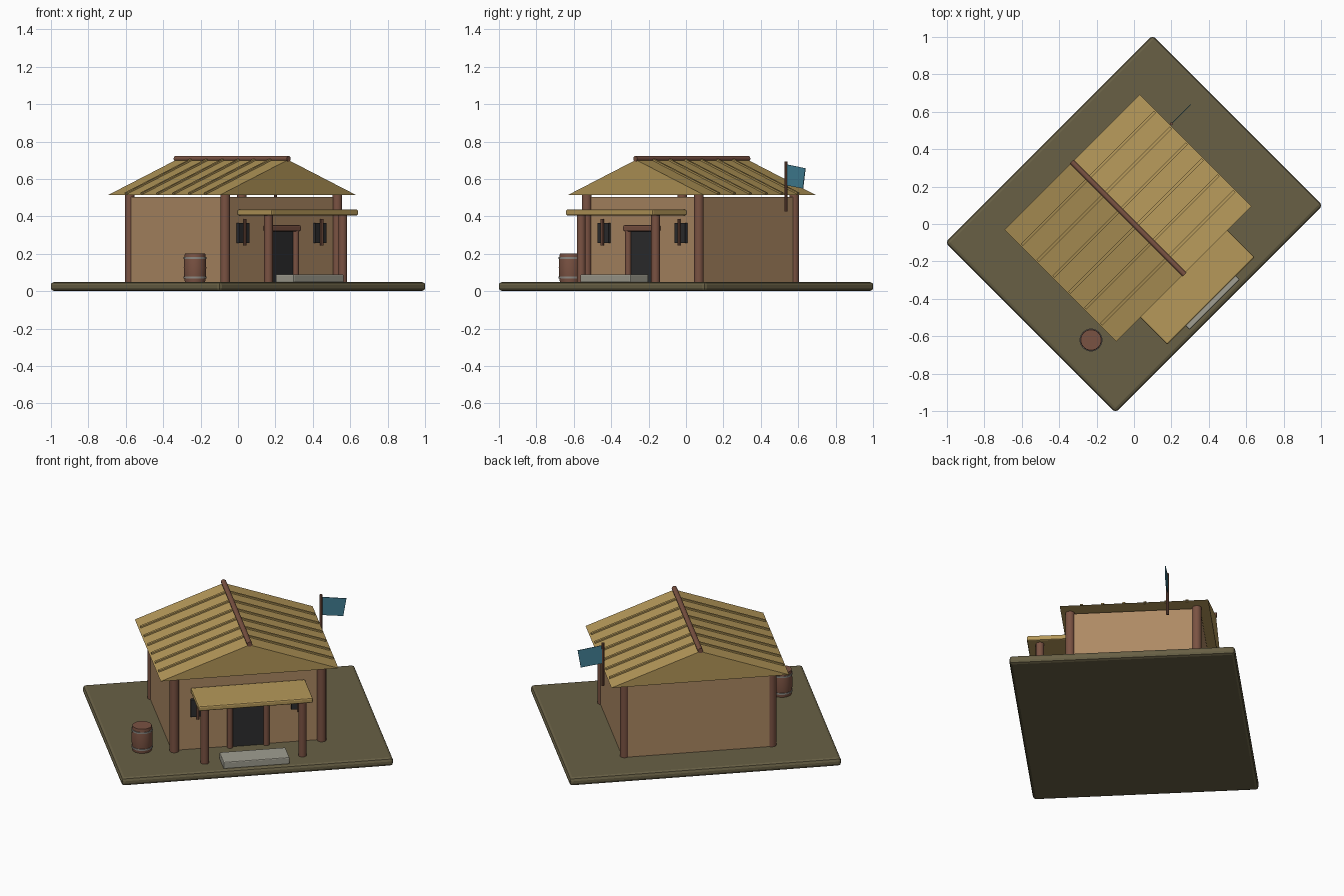
import bpy, bmesh, math
from mathutils import Matrix, Vector

if "Cube" in bpy.data.objects:
    bpy.data.objects.remove(bpy.data.objects["Cube"])

TURN = math.radians(45)      # the whole site is turned on its diagonal
MID_Y = 0.045                # depth centre of the house


def srgb(r, g, b):
    f = lambda c: c / 12.92 if c <= 0.04045 else ((c + 0.055) / 1.055) ** 2.4
    return (f(r / 255), f(g / 255), f(b / 255), 1)


def material(name, *rgb):
    m = bpy.data.materials.new(name)
    m.diffuse_color = srgb(*rgb)
    m.use_nodes = True
    m.node_tree.nodes["Principled BSDF"].inputs["Base Color"].default_value = m.diffuse_color
    return m


EARTH = material("earth", 104, 96, 69)
STRAW = material("straw", 182, 153, 90)
PLASTER = material("clay_wall", 174, 138, 100)
WOOD = material("dark_wood", 122, 82, 66)
DARK = material("dark_opening", 46, 46, 47)
STONE = material("stone", 160, 158, 145)
METAL = material("metal_band", 140, 136, 130)
CLOTH = material("blue_cloth", 66, 128, 150)


def finish(name, bm, mat, bevel=0, smooth=False):
    bmesh.ops.recalc_face_normals(bm, faces=bm.faces)
    me = bpy.data.meshes.new(name)
    bm.to_mesh(me)
    bm.free()
    me.materials.append(mat)
    ob = bpy.data.objects.new(name, me)
    bpy.context.collection.objects.link(ob)
    ob.rotation_euler.z = TURN
    if bevel:
        mod = ob.modifiers.new("bevel", 'BEVEL')
        mod.width, mod.segments = bevel, 2
    if smooth:
        bpy.ops.object.select_all(action='DESELECT')
        ob.select_set(True)
        bpy.context.view_layer.objects.active = ob
        bpy.ops.object.shade_smooth_by_angle(angle=math.radians(40))
    return ob


def box(name, lo, hi, mat, bevel=0):
    lo, hi = Vector(lo), Vector(hi)
    bm = bmesh.new()
    bmesh.ops.create_cube(bm, size=1, matrix=Matrix.Translation((lo + hi) / 2)
                          @ Matrix.Diagonal((*(hi - lo), 1)))
    return finish(name, bm, mat, bevel)


def rod(name, a, b, r, mat, sides=12):
    a, b = Vector(a), Vector(b)
    d = b - a
    bm = bmesh.new()
    bmesh.ops.create_cone(bm, cap_ends=True, segments=sides, radius1=r, radius2=r,
                          depth=d.length, matrix=Matrix.Translation((a + b) / 2)
                          @ d.to_track_quat('Z', 'Y').to_matrix().to_4x4())
    return finish(name, bm, mat, smooth=True)


def prism(name, pts, y0, y1, mat):
    """Extrude an (x, z) outline from y0 to y1."""
    bm = bmesh.new()
    face = bm.faces.new([bm.verts.new((x, y0, z)) for x, z in pts])
    new = bmesh.ops.extrude_face_region(bm, geom=[face])["geom"]
    bmesh.ops.translate(bm, vec=(0, y1 - y0, 0),
                        verts=[v for v in new if isinstance(v, bmesh.types.BMVert)])
    return finish(name, bm, mat)


def lathe(name, profile, centre, mat, sides=20):
    """Spin an (r, z) profile round a vertical axis."""
    bm = bmesh.new()
    rings = [[bm.verts.new((centre[0] + r * math.cos(t), centre[1] + r * math.sin(t), z))
              for t in (math.tau * i / sides for i in range(sides))] for r, z in profile]
    for p, q in zip(rings, rings[1:]):
        for i in range(sides):
            j = (i + 1) % sides
            bm.faces.new((p[i], p[j], q[j], q[i]))
    bm.faces.new(rings[0])
    bm.faces.new(rings[-1])
    return finish(name, bm, mat, smooth=True)


# Ground slab and house walls
box("ground", (-0.783, -0.643, 0), (0.783, 0.643, 0.05), EARTH, 0.018)
box("walls", (-0.438, -0.32, 0.05), (0.438, 0.415, 0.503), PLASTER)

# Main roof: solid gable, ridge running front to back
EAVE, APEX, HALF = 0.515, 0.702, 0.512
prism("main_roof", [(-HALF, EAVE), (HALF, EAVE), (0, APEX)], -0.378, 0.467, STRAW)
rod("ridge_pole", (0, -0.383, 0.708), (0, 0.472, 0.708), 0.015, WOOD)

# Battens lying down both slopes
for side in (-1, 1):
    for i in range(6):
        y = MID_Y + 0.12 * (i - 2.5)
        pts = [(0, APEX - 0.01), (side * (HALF - 0.012), EAVE - 0.002),
               (side * (HALF - 0.008), EAVE + 0.012), (0, APEX + 0.009)]
        prism("roof_batten", pts, y - 0.008, y + 0.008, STRAW)

# Parts mirrored left and right
for s in (-1, 1):
    for y in (-0.327, 0.395):
        rod("corner_post", (s * 0.424, y, 0.05), (s * 0.424, y, 0.518), 0.027, WOOD)
    rod("porch_post", (s * 0.281, -0.511, 0.05), (s * 0.281, -0.511, 0.41), 0.024, WOOD)
    rod("door_jamb", (s * 0.105, -0.332, 0.05), (s * 0.105, -0.332, 0.335), 0.018, WOOD)
    box("window", (s * 0.29 - 0.041, -0.337, 0.257), (s * 0.29 + 0.041, -0.31, 0.365), DARK)
    rod("window_bar", (s * 0.29, -0.343, 0.245), (s * 0.29, -0.343, 0.385), 0.009, WOOD, 8)

# Porch, doorway and step
box("porch_roof", (-0.33, -0.582, 0.405), (0.33, -0.322, 0.436), STRAW, 0.008)
box("door", (-0.1, -0.328, 0.05), (0.1, -0.319, 0.325), DARK)
box("door_lintel", (-0.128, -0.352, 0.32), (0.128, -0.315, 0.353), WOOD, 0.008)
box("front_step", (-0.19, -0.61, 0.045), (0.19, -0.472, 0.09), STONE, 0.006)

# Barrel with two bands
SPOT = (-0.601, -0.276)
lathe("barrel", [(0.055, 0.05), (0.059, 0.085), (0.061, 0.125), (0.059, 0.165),
                 (0.055, 0.202)], SPOT, WOOD)
for z in (0.073, 0.178):
    lathe("barrel_band", [(0.061, z - 0.005), (0.061, z + 0.005)], SPOT, METAL)

# Flag on a pole fixed under the right eave
rod("flag_pole", (0.52, 0.237, 0.425), (0.52, 0.237, 0.692), 0.008, WOOD, 8)
prism("flag", [(0.525, 0.565), (0.648, 0.549), (0.666, 0.657), (0.528, 0.677)],
      0.235, 0.239, CLOTH)
